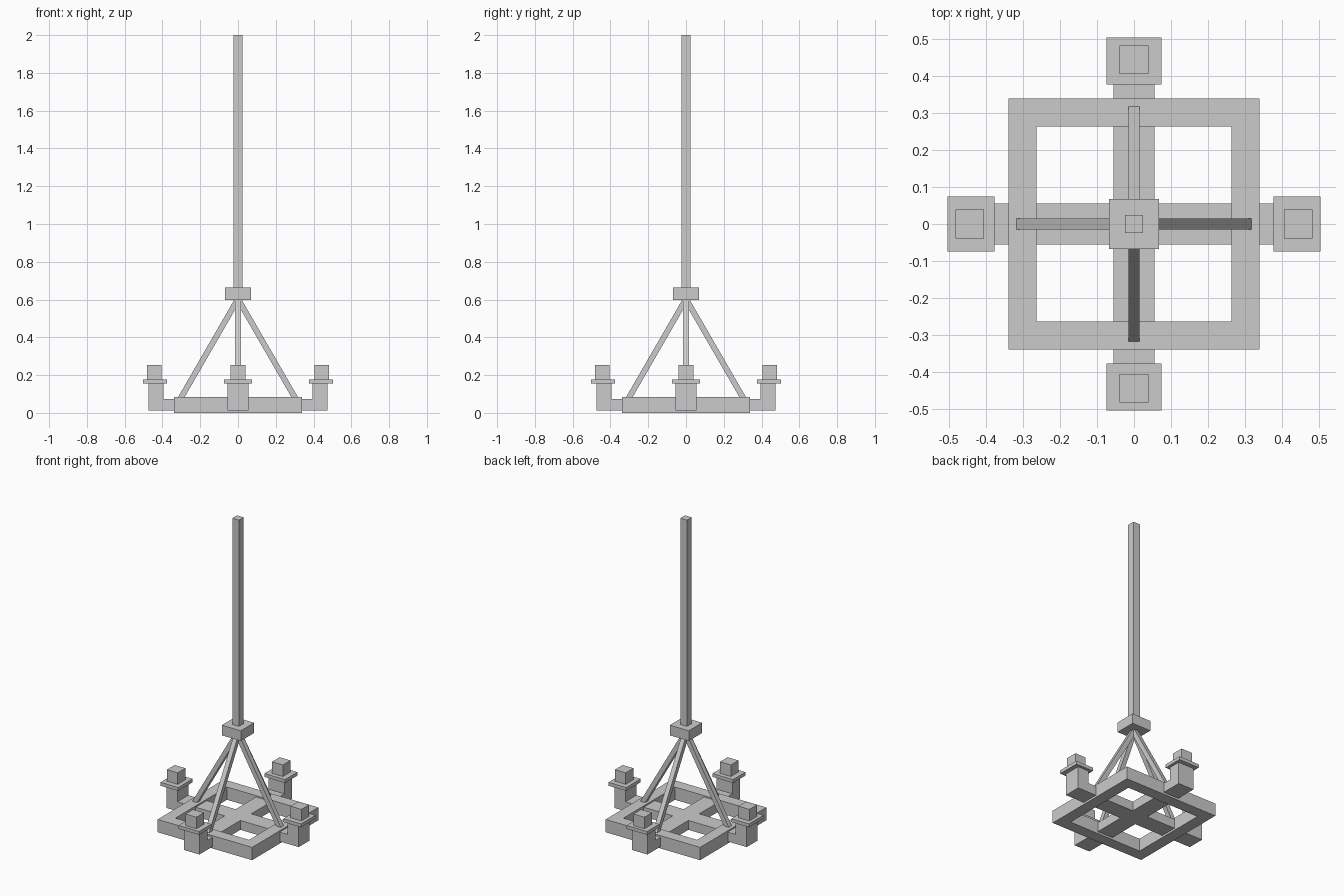
import bpy, bmesh
from math import pi, atan2
from mathutils import Matrix, Vector

if "Cube" in bpy.data.objects:
    bpy.data.objects.remove(bpy.data.objects["Cube"])


def finish(name, bm):
    bmesh.ops.recalc_face_normals(bm, faces=bm.faces)
    mesh = bpy.data.meshes.new(name)
    bm.to_mesh(mesh)
    bm.free()
    obj = bpy.data.objects.new(name, mesh)
    bpy.context.collection.objects.link(obj)
    return obj


def box(name, x, y, z, turn=0.0):
    """Box from (min, max) ranges, turned about the z axis."""
    bm = bmesh.new()
    bmesh.ops.create_cube(bm, size=1)
    for v in bm.verts:
        v.co = [r[0] if c < 0 else r[1] for c, r in zip(v.co, (x, y, z))]
    bm.transform(Matrix.Rotation(turn, 4, 'Z'))
    return finish(name, bm)


def extrude(bm, face, offset):
    """Extrude one face and return the new cap."""
    res = bmesh.ops.extrude_discrete_faces(bm, faces=[face])
    cap = res['faces'][0]
    bmesh.ops.translate(bm, verts=cap.verts, vec=offset)
    return cap


# Ceiling pole and the block the rods hang from
box("pole", (-.024, .024), (-.024, .024), (.66, 2))
box("hanger_block", (-.068, .068), (-.068, .068), (.597, .663))

# Square ring frame
bm = bmesh.new()
section = [(.339, 0), (.339, .083), (.264, .083), (.264, 0)]
loops = [[bm.verts.new((r * sx, r * sy, z)) for r, z in section]
         for sx, sy in ((1, 1), (-1, 1), (-1, -1), (1, -1))]
for i in range(4):
    a, b = loops[i], loops[(i + 1) % 4]
    for j in range(4):
        k = (j + 1) % 4
        bm.faces.new((a[j], a[k], b[k], b[j]))
finish("square_frame", bm)

# Cross arms with upturned ends, grown from one central block
bm = bmesh.new()
bmesh.ops.create_cube(bm, size=1)
for v in bm.verts:
    v.co = (v.co.x * .112, v.co.y * .112, .013 if v.co.z < 0 else .074)
bm.normal_update()
for side in [f for f in bm.faces if abs(f.normal.z) < .5]:
    d = side.normal.copy()
    inner = extrude(bm, side, d * (.395 - .056))
    outer = extrude(bm, inner, d * (.475 - .395))
    bm.normal_update()
    top = next(f for e in outer.edges for f in e.link_faces if f.normal.z > .5)
    extrude(bm, top, Vector((0, 0, .157 - .074)))
finish("cross_arms", bm)

# Four drip plates, candles and slanted rods
low, high = Vector((.306, 0, .073)), Vector((0, 0, .603))
span = high - low
tilt = atan2(span.x, span.z)
for i in range(4):
    turn = i * pi / 2
    box("drip_plate", (.377, .504), (-.074, .074), (.156, .178), turn)
    box("candle", (.405, .482), (-.039, .039), (.178, .253), turn)
    rod = box("hanging_rod", (-.015, .015), (-.015, .015),
              (-span.length / 2, span.length / 2))
    rod.data.transform(Matrix.Rotation(turn, 4, 'Z')
                       @ Matrix.Translation((low + high) / 2)
                       @ Matrix.Rotation(tilt, 4, 'Y'))
